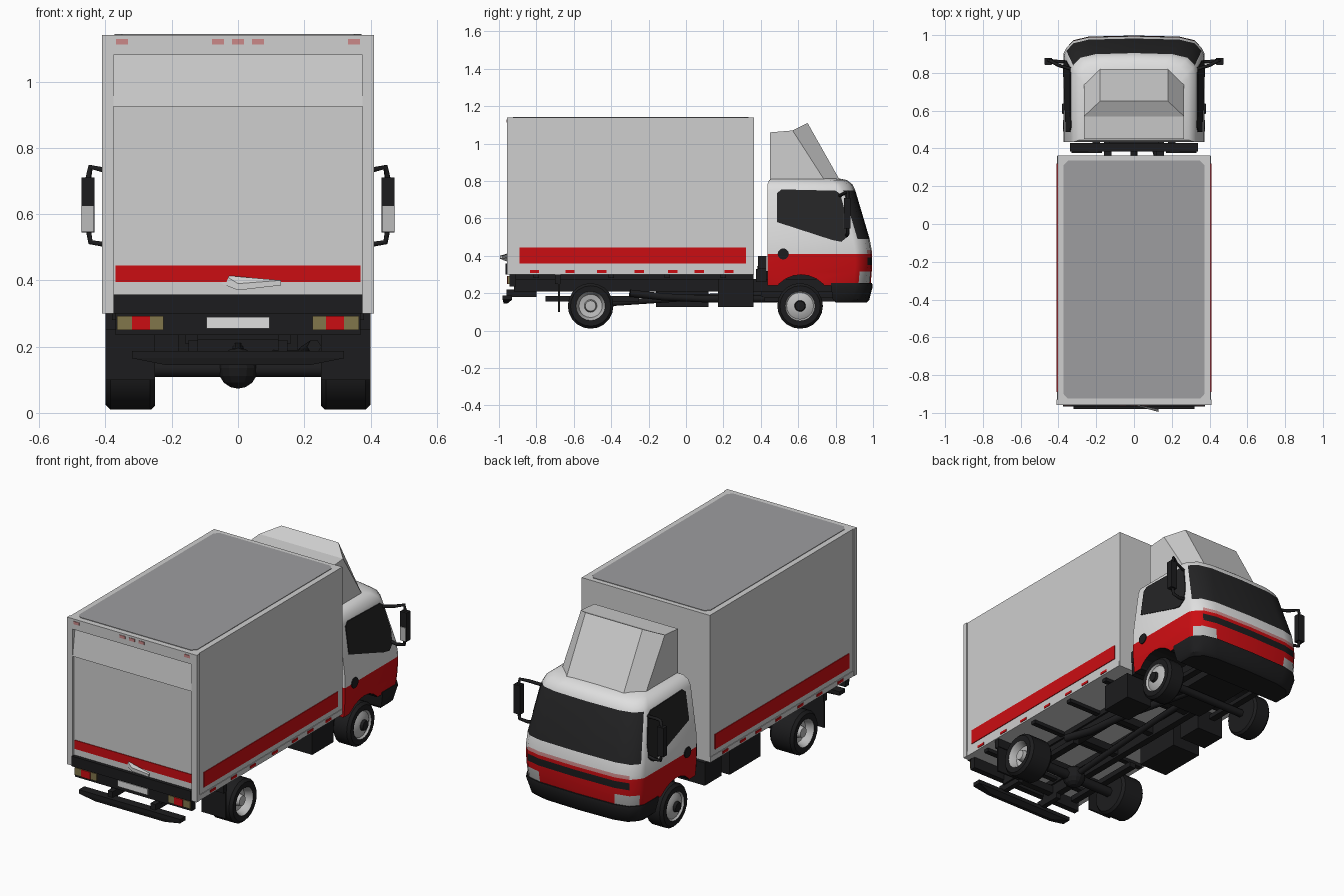
import bpy, bmesh, math
from mathutils import Vector

if "Cube" in bpy.data.objects:
    bpy.data.objects.remove(bpy.data.objects["Cube"])

def mat(name, r, g, b):
    m = bpy.data.materials.new(name)
    m.diffuse_color = (r, g, b, 1)
    m.use_nodes = True
    m.node_tree.nodes["Principled BSDF"].inputs["Base Color"].default_value = m.diffuse_color
    return m

WHITE = mat("cab_white", .74, .74, .74)
GREY = mat("box_light_grey", .62, .62, .62)
ROOF = mat("roof_grey", .34, .34, .35)
RED = mat("red", .6, .004, .006)
BLACK = mat("black", .012, .012, .013)
GLASS = mat("dark_glass", .018, .018, .019)
SILVER = mat("silver", .5, .5, .5)
AMBER = mat("olive_amber", .22, .18, .07)
PINK = mat("faded_pink", .6, .25, .25)

def mesh(name, verts, faces, mats, idx=None, smooth=False):
    me = bpy.data.meshes.new(name)
    me.from_pydata([tuple(v) for v in verts], [], faces)
    for m in mats:
        me.materials.append(m)
    if idx:
        me.polygons.foreach_set("material_index", idx)
    bm = bmesh.new()
    bm.from_mesh(me)
    bmesh.ops.recalc_face_normals(bm, faces=bm.faces)
    bm.to_mesh(me)
    bm.free()
    ob = bpy.data.objects.new(name, me)
    bpy.context.collection.objects.link(ob)
    if smooth:
        bpy.ops.object.select_all(action='DESELECT')
        ob.select_set(True)
        bpy.context.view_layer.objects.active = ob
        bpy.ops.object.shade_smooth_by_angle(angle=math.radians(35))
    return ob

def loft(name, rings, mats, rule=None, smooth=False):
    n = len(rings[0])
    verts = [p for r in rings for p in r]
    faces, idx = [], []
    for k in range(len(rings) - 1):
        for i in range(n):
            j = (i + 1) % n
            faces.append((k*n + i, k*n + j, (k+1)*n + j, (k+1)*n + i))
            idx.append(rule(k, i) if rule else 0)
    top = (len(rings) - 1) * n
    faces += [tuple(range(n)), tuple(range(top, top + n))]
    idx += [0, rule(len(rings) - 2, 0) if rule else 0]
    return mesh(name, verts, faces, mats, idx, smooth)

def box(name, x, y, z, m):
    q = [(x[0], y[0]), (x[1], y[0]), (x[1], y[1]), (x[0], y[1])]
    return loft(name, [[(a, b, c) for a, b in q] for c in z], [m])

def rod(name, pts, r, m):
    cu = bpy.data.curves.new(name, 'CURVE')
    cu.dimensions = '3D'
    cu.bevel_depth, cu.bevel_resolution, cu.use_fill_caps = r, 1, True
    sp = cu.splines.new('POLY')
    sp.points.add(len(pts) - 1)
    for p, c in zip(sp.points, pts):
        p.co = (*c, 1)
    cu.materials.append(m)
    ob = bpy.data.objects.new(name, cu)
    bpy.context.collection.objects.link(ob)
    return ob

def disc(y, z, r, x, n=20):
    return [(x, y + r*math.cos(2*math.pi*i/n), z + r*math.sin(2*math.pi*i/n)) for i in range(n)]

def both(s, a, b):
    return sorted((s*a, s*b))

# Cargo box
box("cargo_body", (-.405, .405), (-.93, .363), (.30, 1.14), GREY)
box("rear_header", (-.41, .41), (-.957, -.93), (1.08, 1.14), GREY)
box("rear_door", (-.376, .376), (-.945, -.93), (.355, .93), GREY)
loft("folded_door_panel", [[(-.376, -.957, .925), (.376, -.957, .925), (.376, -.929, .925), (-.376, -.929, .925)],
                           [(-.376, -.935, 1.08), (.376, -.935, 1.08), (.376, -.929, 1.08), (-.376, -.929, 1.08)]], [GREY])
box("rear_door_stripe", (-.37, .37), (-.949, -.944), (.395, .445), RED)
box("rear_sill", (-.376, .376), (-.965, -.90), (.30, .358), BLACK)
rp = [(.35, -.925), (.373, -.90), (.373, .31), (.35, .335), (-.35, .335), (-.373, .31), (-.373, -.90), (-.35, -.925)]
loft("roof_panel", [[(x, y, z) for x, y in rp] for z in (1.139, 1.143)], [ROOF])
for s in (1, -1):
    box("rear_post", both(s, .375, .41), (-.957, -.93), (.30, 1.08), GREY)
    box("side_stripe", both(s, .404, .409), (-.89, .32), (.36, .445), RED)
    box("side_lower_rail", both(s, .40, .408), (-.95, .36), (.30, .33), GREY)
    for y in (-.81, -.62, -.45, -.25, -.07, .07, .23):
        box("side_marker", both(s, .405, .411), (y - .025, y + .025), (.309, .323), RED)
for x in (-.35, -.06, 0, .06, .35):
    box("top_marker", (x - .018, x + .018), (-.960, -.956), (1.112, 1.128), PINK)
loft("door_handle", [[(-.05, -.945, .39), (0, -.96, .37), (.13, -.995, .385), (.13, -.98, .385)],
                     [(-.04, -.945, .415), (0, -.96, .39), (.13, -.995, .40), (.13, -.98, .40)]], [GREY])

# Rear lamps, plate and guard bar
box("lamp_panel", (-.37, .37), (-.945, -.91), (.235, .305), BLACK)
box("number_plate", (-.095, .095), (-.952, -.944), (.255, .29), WHITE)
for s in (1, -1):
    box("tail_lamp", both(s, .225, .365), (-.955, -.944), (.25, .292), AMBER)
    box("red_lamp", both(s, .265, .32), (-.958, -.954), (.25, .292), RED)
    box("guard_arm", both(s, .12, .15), (-.96, -.80), (.18, .22), BLACK)
loft("guard_bar", [[(-.22, -.975, .145), (.22, -.975, .145), (.22, -.955, .145), (-.22, -.955, .145)],
                   [(-.32, -.98, .165), (.32, -.98, .165), (.32, -.93, .165), (-.32, -.93, .165)],
                   [(-.32, -.98, .187), (.32, -.98, .187), (.32, -.93, .187), (-.32, -.93, .187)]], [BLACK])

# Cab: stacked rings with rounded front corners
def ring(z, w, yf, yb):
    h = [(w, yb), (w, yf - .09), (w - .012, yf - .065), (w - .05, yf - .025), (w - .13, yf - .006), (0, yf)]
    return [(x, y, z) for x, y in h] + [(-x, y, z) for x, y in h[-2::-1]]

LEVELS = [(.24, .362, .985), (.255, .365, .988), (.315, .37, .993), (.35, .371, .995), (.39, .372, .995),
          (.41, .372, .995), (.43, .372, .993), (.49, .37, .982), (.75, .334, .905), (.782, .32, .89),
          (.805, .29, .86), (.815, .25, .81)]
BACK = {.805: .445, .815: .47}

def cab_rule(k, i):
    z0 = LEVELS[k][0]
    front = 2 <= i <= 7
    if z0 == .49 and front:
        return 3                                  # windscreen
    if z0 == .255 and i in (2, 3, 6, 7):
        return 4                                  # headlights
    if z0 == .35 and 3 <= i <= 6:
        return 0                                  # grille
    if z0 == .41 and 3 <= i <= 6:
        return 5                                  # faded strip
    return 1 if z0 < .41 else 2

cab = loft("cab", [ring(z, w, f, BACK.get(z, .435)) for z, w, f in LEVELS],
           [BLACK, RED, WHITE, GLASS, SILVER, PINK], cab_rule, True)
cutter = loft("wheel_arch_cutter", [disc(.615, .134, .165, -.6, 24), disc(.615, .134, .165, .6, 24)], [BLACK])
cutter.hide_render = True
cutter.hide_viewport = True
cutter.display_type = 'WIRE'
mod = cab.modifiers.new("wheel_arches", 'BOOLEAN')
mod.operation, mod.solver, mod.object = 'DIFFERENCE', 'EXACT', cutter

loft("front_bumper", [ring(.15, .34, .965, .80), ring(.165, .355, .98, .785), ring(.235, .37, .998, .775),
                      ring(.255, .368, .995, .775)], [BLACK], None, True)

WIN = [(.487, .58), (.487, .735), (.51, .755), (.80, .748), (.825, .73), (.865, .58), (.862, .50), (.83, .475), (.78, .485)]
for s in (1, -1):
    # Side windows, fuel cap, mirrors
    wx = lambda z: .37 - .036*(z - .49)/.26
    loft("side_window", [[(s*(wx(z) + d), y, z) for y, z in WIN] for d in (-.004, .004)], [GLASS])
    loft("handle_recess", [disc(.52, .41, .03, s*.368, 12), disc(.52, .41, .03, s*.377, 12)], [BLACK])
    box("mirror_head", both(s, .433, .473), (.845, .88), (.545, .71), BLACK)
    box("mirror_glass", both(s, .436, .470), (.841, .846), (.547, .625), SILVER)
    rod("mirror_arm_top", [(s*.33, .82, .72), (s*.40, .84, .732), (s*.445, .865, .742), (s*.453, .865, .70)], .009, BLACK)
    rod("mirror_arm_bottom", [(s*.36, .86, .515), (s*.40, .86, .508), (s*.445, .865, .515), (s*.453, .865, .56)], .009, BLACK)

# Roof air deflector
half = [(.265, .45, .805), (.265, .74, .805), (.18, .825, .80), (.265, .45, 1.06), (.265, .57, 1.07), (.18, .65, 1.11)]
dv = half + [(-x, y, z) for x, y, z in half]
df = [(0, 1, 4, 3), (1, 2, 5, 4), (6, 7, 10, 9), (7, 8, 11, 10), (2, 8, 11, 5), (3, 4, 10, 9), (4, 5, 11, 10),
      (0, 3, 9, 6), (0, 1, 2, 8, 7, 6)]
mesh("air_deflector", dv, df, [GREY])

# Wheels: lathe around the axle
def wheel(name, y, s, prof):
    rings = [disc(y, .132, r, s*x) for x, r, _ in prof]
    loft(name, rings, [BLACK, SILVER], lambda k, i: prof[k][2], True)

REAR = [(.25, .07, 0), (.25, .11, 0), (.265, .122, 0), (.385, .122, 0), (.40, .108, 0), (.398, .078, 1),
        (.385, .07, 1), (.355, .062, 1), (.35, .034, 1), (.385, .028, 1), (.386, .005, 1)]
FRONT = [(.25, .07, 0), (.25, .11, 0), (.262, .122, 0), (.345, .122, 0), (.36, .108, 0), (.36, .08, 1),
         (.35, .072, 1), (.362, .05, 1), (.365, .03, 0), (.38, .026, 0), (.381, .005, 0)]
for s in (1, -1):
    wheel("rear_wheel", -.51, s, REAR)
    wheel("front_wheel", .61, s, FRONT)
    # Chassis sides
    box("chassis_rail", both(s, .12, .16), (-.92, .90), (.21, .275), BLACK)
    box("floor_bearer", both(s, .11, .17), (-.93, .36), (.27, .302), BLACK)
    box("mud_flap", both(s, .25, .40), (-.685, -.675), (.10, .26), BLACK)
    box("mud_flap_bracket", both(s, .15, .40), (-.70, -.67), (.25, .30), BLACK)
    box("leaf_spring", both(s, .18, .22), (-.75, -.25), (.155, .185), BLACK)
    box("front_spring", both(s, .18, .22), (.42, .82), (.155, .18), BLACK)
    box("cab_mount", both(s, .17, .33), (.375, .43), (.26, .33), BLACK)
    box("cab_mount_cap", both(s, .19, .24), (.38, .425), (.33, .345), SILVER)
for y in (-.85, -.62, -.3, 0, .3):
    box("cross_member", (-.15, .15), (y - .02, y + .02), (.22, .265), BLACK)
for y in (-.80, -.40, -.1, .2):
    box("floor_joist", (-.38, .38), (y - .015, y + .015), (.28, .303), BLACK)

# Tanks, axles, engine
box("battery_box", (.18, .35), (.17, .36), (.125, .275), BLACK)
box("fuel_tank", (-.36, -.18), (-.16, .12), (.125, .27), BLACK)
box("air_tank", (-.35, -.18), (.18, .33), (.14, .27), BLACK)
rod("rear_axle", [(-.3, -.51, .132), (.3, -.51, .132)], .028, BLACK)
rod("front_axle", [(-.3, .61, .132), (.3, .61, .132)], .022, BLACK)
rod("drive_shaft", [(0, -.5, .14), (0, .1, .18), (0, .5, .2)], .018, BLACK)
rod("exhaust", [(.08, .55, .17), (.19, .1, .17), (.2, -.12, .18), (.23, -.3, .2)], .022, BLACK)
bpy.ops.mesh.primitive_uv_sphere_add(segments=14, ring_count=8, radius=.062, location=(0, -.51, .135))
bpy.context.object.name = "differential"
bpy.context.object.data.materials.append(BLACK)
box("engine", (-.13, .13), (.40, .84), (.16, .32), BLACK)
box("rear_cab_beam", (-.34, .34), (.385, .43), (.33, .40), BLACK)
